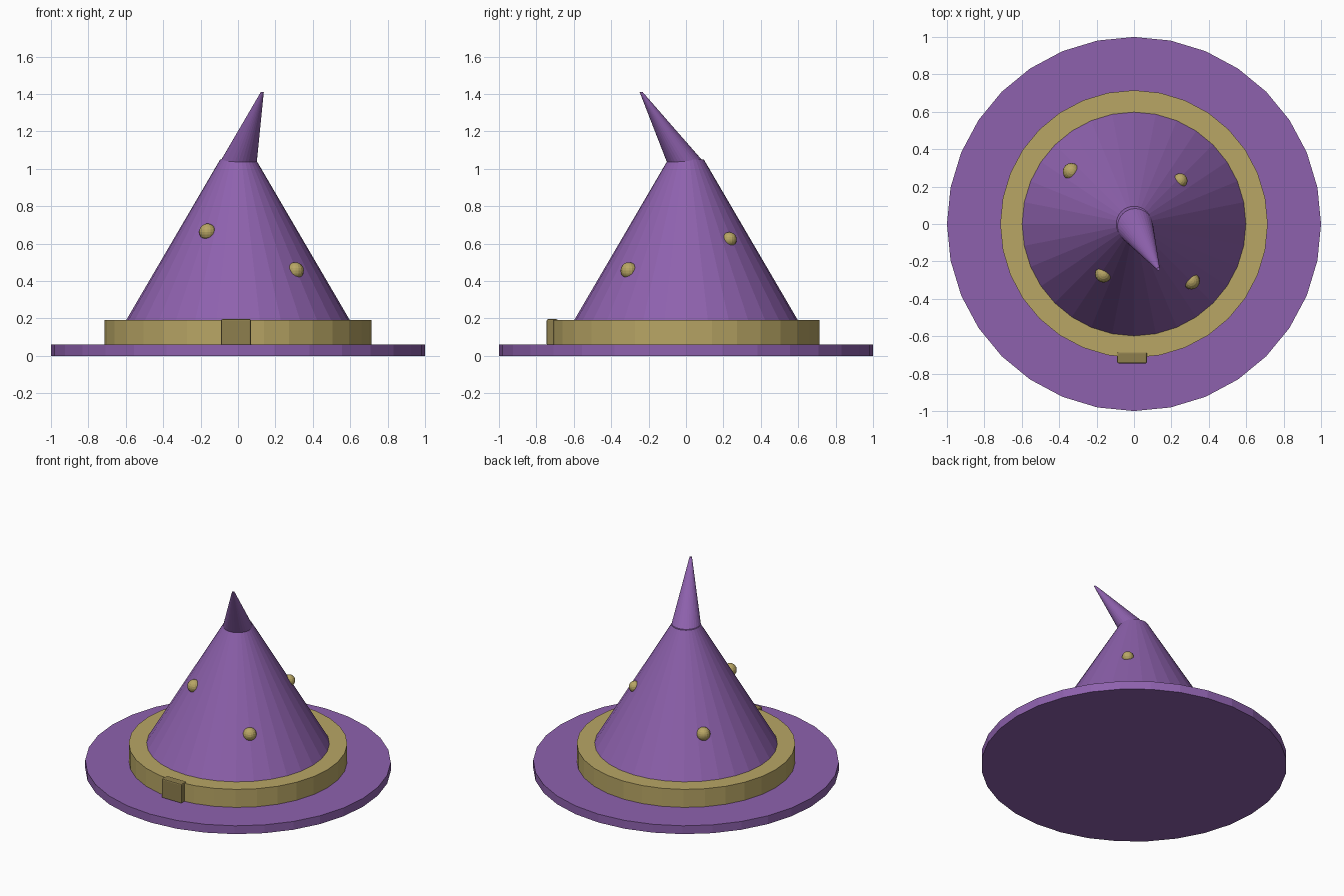
import bpy, bmesh, math
from mathutils import Matrix

if "Cube" in bpy.data.objects:
    bpy.data.objects.remove(bpy.data.objects["Cube"])


def material(name, rgb):
    m = bpy.data.materials.new(name)
    m.diffuse_color = (*rgb, 1)
    m.use_nodes = True
    m.node_tree.nodes["Principled BSDF"].inputs["Base Color"].default_value = m.diffuse_color
    return m


PURPLE = material("purple_felt", (0.27, 0.12, 0.42))
GOLD = material("gold", (0.48, 0.38, 0.13))
DARK_GOLD = material("dark_gold", (0.27, 0.21, 0.075))


def finish(name, bm, mat):
    me = bpy.data.meshes.new(name)
    bm.to_mesh(me)
    bm.free()
    me.materials.append(mat)
    ob = bpy.data.objects.new(name, me)
    bpy.context.collection.objects.link(ob)
    return ob


def frustum(name, r0, r1, z0, z1, mat, lean=(0, 0), sides=32):
    """Upright cone section whose top may lean sideways."""
    bm = bmesh.new()
    bmesh.ops.create_cone(bm, cap_ends=True, segments=sides, radius1=r0,
                          radius2=r1, depth=z1 - z0)
    for v in bm.verts:
        if v.co.z > 0:
            v.co.x += lean[0]
            v.co.y += lean[1]
        v.co.z += (z0 + z1) / 2
    return finish(name, bm, mat)


# Hat body
frustum("brim", 1.0, 1.0, 0.0, 0.06, PURPLE)
frustum("crown", 0.68, 0.095, 0.05, 1.05, PURPLE)
frustum("bent_tip", 0.10, 0.008, 1.03, 1.41, PURPLE, lean=(0.13, -0.24))
frustum("hat_band", 0.715, 0.715, 0.055, 0.19, GOLD)

# Buckle block with softened edges
bm = bmesh.new()
bmesh.ops.create_cube(bm, size=1, matrix=Matrix.Translation((-0.01, -0.715, 0.126))
                      @ Matrix.Diagonal((0.16, 0.06, 0.14, 1)))
bmesh.ops.bevel(bm, geom=bm.edges[:], offset=0.008, segments=2,
                profile=0.5, affect='EDGES')
finish("buckle", bm, DARK_GOLD)

# Round studs half sunk into the crown: x, y, z, radius
studs = [(-0.163, -0.268, 0.662, 0.045), (0.307, -0.305, 0.455, 0.045),
         (0.247, 0.232, 0.622, 0.039), (-0.335, 0.28, 0.455, 0.046)]
for i, (x, y, z, r) in enumerate(studs, 1):
    bm = bmesh.new()
    bmesh.ops.create_uvsphere(bm, u_segments=16, v_segments=10, radius=r,
                              matrix=Matrix.Translation((x, y, z)))
    finish(f"stud_{i}", bm, GOLD)
